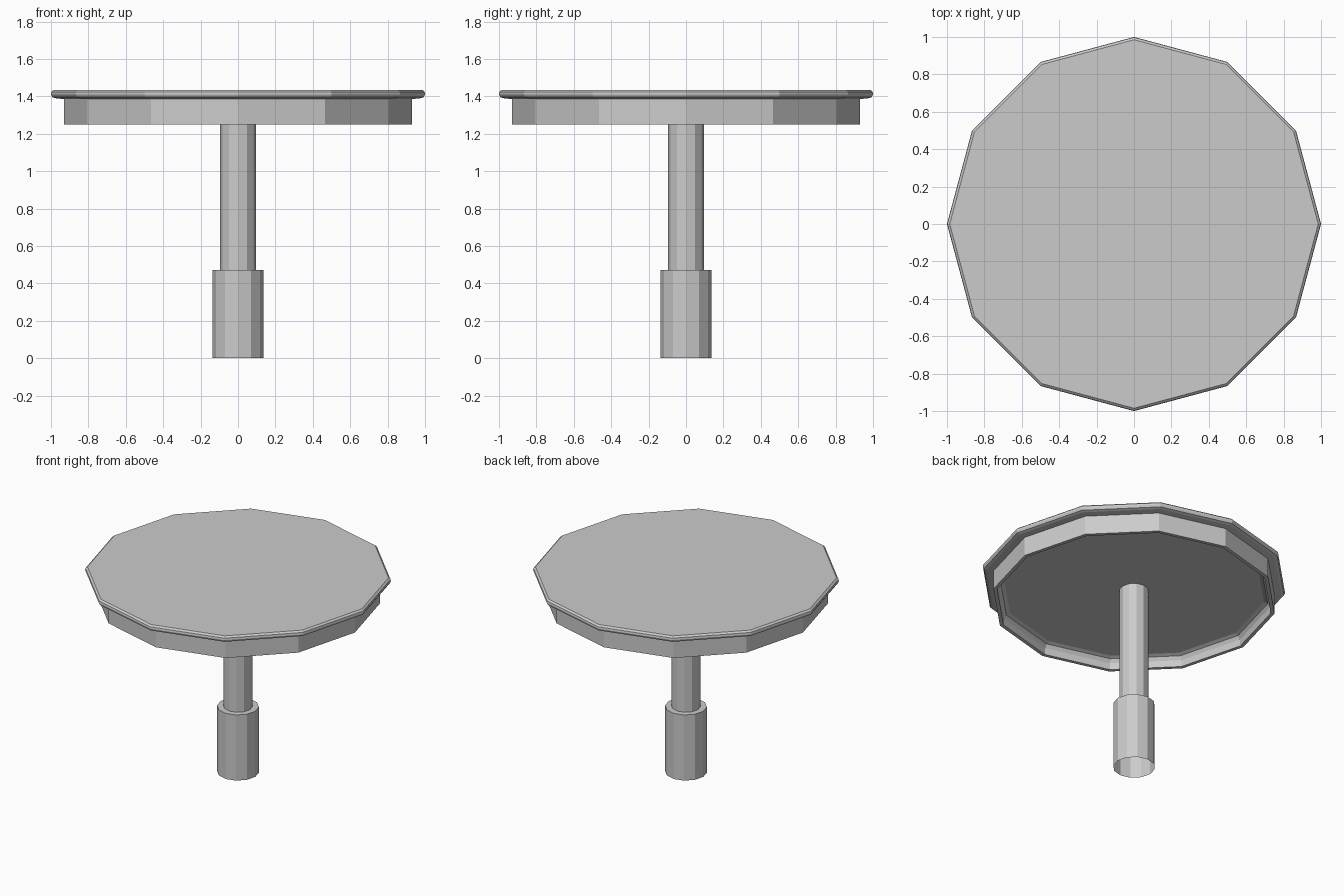
import bpy, bmesh
from math import cos, sin, tau

if "Cube" in bpy.data.objects:
    bpy.data.objects.remove(bpy.data.objects["Cube"])

SIDES = 12


def lathe(name, profile, cap_start=False, cap_end=False):
    """Sweep (radius, z) points around z as a 12-sided form."""
    bm = bmesh.new()
    rings = [[bm.verts.new((r * cos(tau * i / SIDES), r * sin(tau * i / SIDES), z))
              for i in range(SIDES)] for r, z in profile]
    for a, b in zip(rings, rings[1:]):
        for i in range(SIDES):
            j = (i + 1) % SIDES
            bm.faces.new((a[i], a[j], b[j], b[i]))
    if cap_start:
        bm.faces.new(rings[0][::-1])
    if cap_end:
        bm.faces.new(rings[-1])
    bmesh.ops.recalc_face_normals(bm, faces=bm.faces)
    mesh = bpy.data.meshes.new(name)
    bm.to_mesh(mesh)
    bm.free()
    obj = bpy.data.objects.new(name, mesh)
    bpy.context.collection.objects.link(obj)
    return obj


# Table top: recessed underside, skirt, overhanging rounded lip, flat top
lathe("table_top", [
    (0.86, 1.33), (0.885, 1.32), (0.90, 1.295), (0.905, 1.25),
    (0.93, 1.25), (0.93, 1.385),
    (0.975, 1.39), (0.993, 1.396), (1.0, 1.41), (0.998, 1.424), (0.985, 1.435),
], cap_start=True, cap_end=True)

# Pedestal: wide open-bottomed sleeve stepping in to a slim post
lathe("pedestal", [(0.137, 0.0), (0.137, 0.472), (0.095, 0.472), (0.095, 1.33)])
for obj in bpy.data.objects:
    if obj.name == "pedestal":
        # An open tube has no inside volume, so make sure its faces point outwards
        mesh = obj.data
        p = mesh.polygons[0]
        if p.normal.x * p.center.x + p.normal.y * p.center.y < 0:
            mesh.flip_normals()
